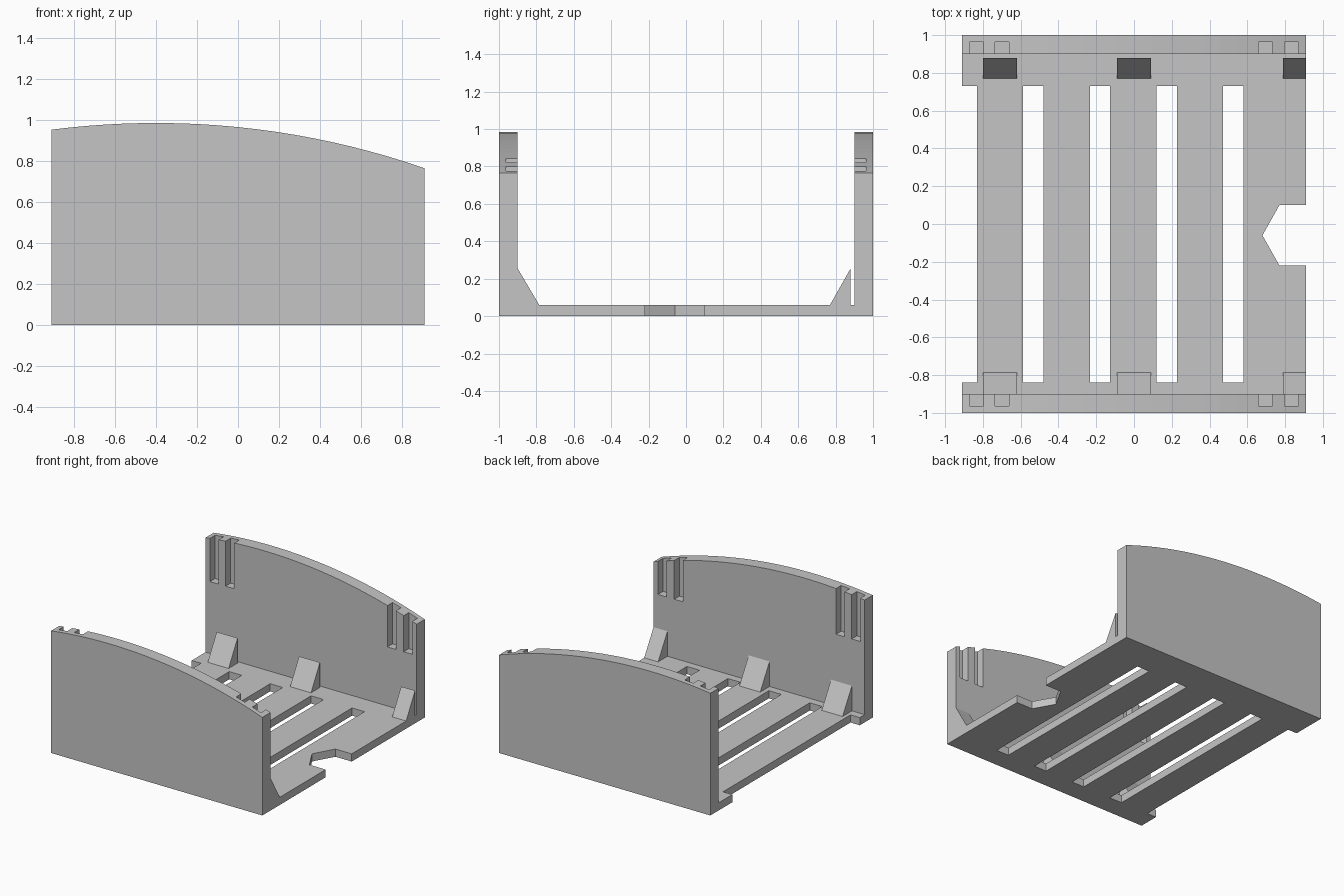
import bpy, bmesh, math
from mathutils import Vector

if "Cube" in bpy.data.objects:
    bpy.data.objects.remove(bpy.data.objects["Cube"], do_unlink=True)

grey = bpy.data.materials.new("light grey")
grey.use_nodes = True
COLOUR = (0.56, 0.56, 0.56, 1)
grey.diffuse_color = COLOUR
grey.node_tree.nodes["Principled BSDF"].inputs["Base Color"].default_value = COLOUR

HALF = 0.91       # half width
WALL_IN = 0.90    # inner face of the end walls
FLOOR = 0.06      # floor thickness


def prism(name, points, direction):
    """Extrude a flat outline of 3D points along a direction."""
    bm = bmesh.new()
    face = bm.faces.new([bm.verts.new(p) for p in points])
    new = bmesh.ops.extrude_face_region(bm, geom=[face])["geom"]
    verts = [v for v in new if isinstance(v, bmesh.types.BMVert)]
    bmesh.ops.translate(bm, verts=verts, vec=Vector(direction))
    bmesh.ops.recalc_face_normals(bm, faces=bm.faces)
    mesh = bpy.data.meshes.new(name)
    bm.to_mesh(mesh)
    bm.free()
    mesh.materials.append(grey)
    obj = bpy.data.objects.new(name, mesh)
    bpy.context.collection.objects.link(obj)
    return obj


def box(name, x0, x1, y0, y1, z0, z1):
    base = [(x0, y0, z0), (x1, y0, z0), (x1, y1, z0), (x0, y1, z0)]
    return prism(name, base, (0, 0, z1 - z0))


def cut(target, cutters):
    """Subtract the boxes, apply the result and discard the cutters."""
    for c in cutters:
        mod = target.modifiers.new("cut", 'BOOLEAN')
        mod.operation = 'DIFFERENCE'
        mod.solver = 'EXACT'
        mod.object = c
        c.hide_render = True
    bpy.context.view_layer.update()
    graph = bpy.context.evaluated_depsgraph_get()
    mesh = bpy.data.meshes.new_from_object(target.evaluated_get(graph))
    target.modifiers.clear()
    target.data = mesh
    for c in cutters:
        bpy.data.objects.remove(c, do_unlink=True)


# Floor with an open left side and an angled notch on the right
SLOT_Y = (-0.84, 0.73)
outline = [(-HALF, -WALL_IN), (HALF, -WALL_IN),
           (HALF, -0.22), (0.77, -0.22), (0.68, -0.06), (0.77, 0.10), (HALF, 0.10),
           (HALF, WALL_IN), (-HALF, WALL_IN),
           (-HALF, SLOT_Y[1]), (-0.83, SLOT_Y[1]), (-0.83, SLOT_Y[0]), (-HALF, SLOT_Y[0])]
floor = prism("slatted_floor", [(x, y, 0) for x, y in outline], (0, 0, FLOOR))

# Four long slots, evenly spaced
cut(floor, [box("slot_cutter", x - 0.054, x + 0.054, *SLOT_Y, -0.1, 0.2)
            for x in (-0.533, -0.18, 0.173, 0.526)])

# End walls with an arched top edge and grooves on the inner face
RADIUS, CREST_X, CREST_Z, STEPS = 4.0, -0.40, 0.985, 20


def arch(x):
    return CREST_Z - RADIUS + math.sqrt(RADIUS ** 2 - (x - CREST_X) ** 2)


xs = [HALF - 2 * HALF * i / STEPS for i in range(STEPS + 1)]
for name, side in (("front_wall", -1), ("back_wall", 1)):
    profile = [(-HALF, 0), (HALF, 0)] + [(x, arch(x)) for x in xs]
    wall = prism(name, [(x, side * WALL_IN, z) for x, z in profile],
                 (0, side * (1 - WALL_IN), 0))
    grooves = []
    for x in (-0.835, -0.70, 0.695, 0.835):
        y0, y1 = sorted((side * 0.85, side * 0.963))
        bottom = 0.62 if x < 0 else 0.52
        grooves.append(box("groove_cutter", x - 0.037, x + 0.037, y0, y1, bottom, 1.2))
    cut(wall, grooves)

# Wedge stops: front ones touch the wall, back ones leave a thin gap
for name, toe, heel in (("front", -0.785, -WALL_IN), ("back", 0.77, 0.88)):
    for place, x0, x1 in (("left", -0.80, -0.62), ("middle", -0.09, 0.09),
                          ("right", 0.79, HALF)):
        prism(f"{name}_{place}_wedge",
              [(x0, toe, FLOOR), (x0, heel, FLOOR), (x0, heel, 0.255)],
              (x1 - x0, 0, 0))
